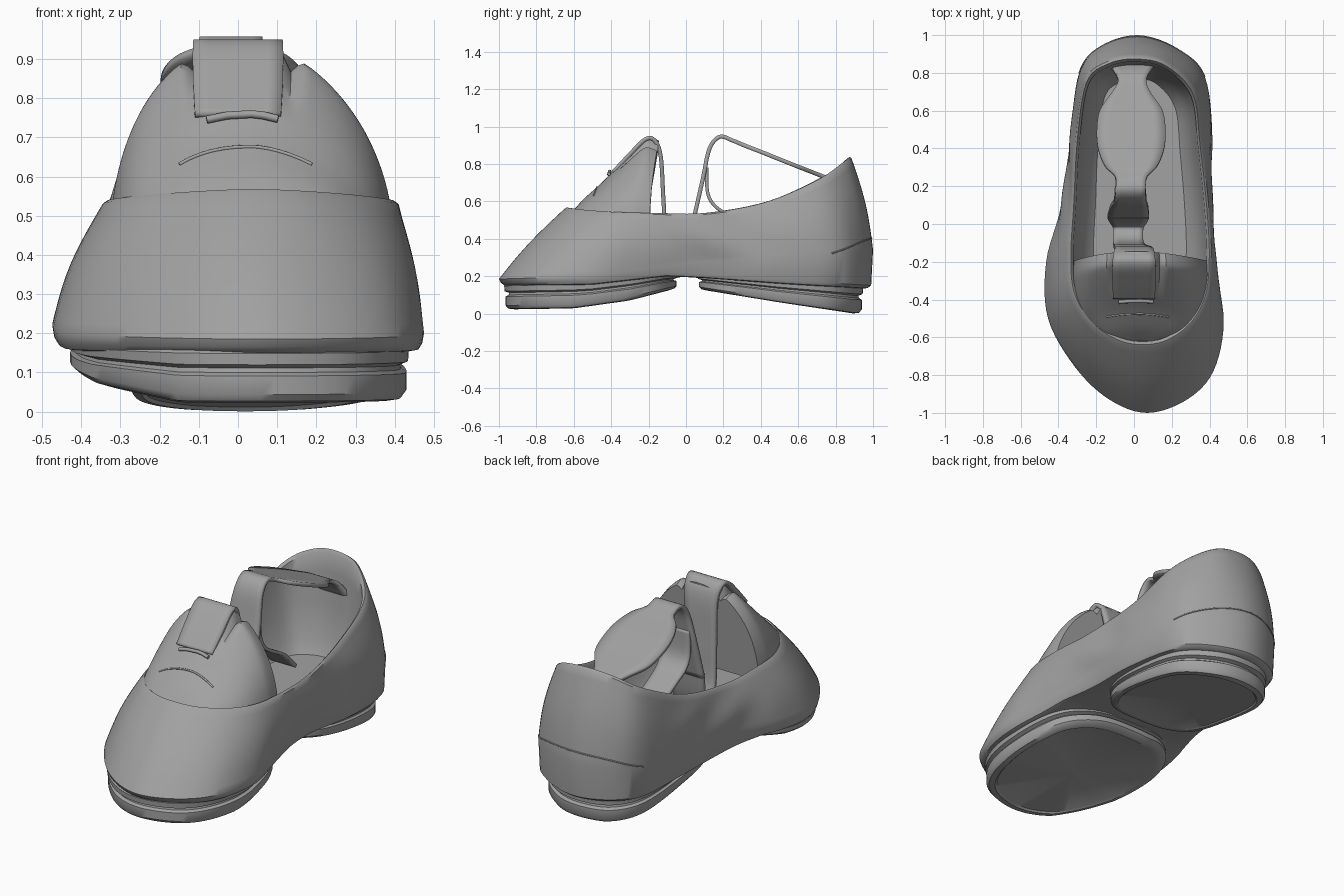
import bpy
import math
from mathutils import Vector

cube = bpy.data.objects.get("Cube")
if cube:
    bpy.data.objects.remove(cube, do_unlink=True)

grey = bpy.data.materials.new("plain grey")
grey.use_nodes = True
grey.diffuse_color = (0.36, 0.36, 0.36, 1)
grey.node_tree.nodes["Principled BSDF"].inputs["Base Color"].default_value = grey.diffuse_color


def finish(obj, thick=0):
    obj.data.materials.append(grey)
    bpy.ops.object.select_all(action='DESELECT')
    obj.select_set(True)
    bpy.context.view_layer.objects.active = obj
    if thick:
        mod = obj.modifiers.new("thickness", 'SOLIDIFY')
        mod.thickness, mod.offset = thick, 0
    if obj.type == 'MESH':
        bpy.ops.object.shade_smooth_by_angle(angle=math.radians(40))


def loft(name, rows, closed=True, cap_first=False, cap_last=False, thick=0):
    n = len(rows[0])
    faces = []
    for i in range(len(rows) - 1):
        for j in range(n if closed else n - 1):
            k = (j + 1) % n
            faces.append((i * n + j, i * n + k, (i + 1) * n + k, (i + 1) * n + j))
    if cap_first:
        faces.append(tuple(reversed(range(n))))
    if cap_last:
        faces.append(tuple(range((len(rows) - 1) * n, len(rows) * n)))
    mesh = bpy.data.meshes.new(name)
    mesh.from_pydata([tuple(p) for row in rows for p in row], [], faces)
    obj = bpy.data.objects.new(name, mesh)
    bpy.context.collection.objects.link(obj)
    finish(obj, thick)


def tube(name, points, radius):
    curve = bpy.data.curves.new(name, 'CURVE')
    curve.dimensions = '3D'
    curve.bevel_depth, curve.bevel_resolution = radius, 2
    curve.use_fill_caps = True
    line = curve.splines.new('POLY')
    line.points.add(len(points) - 1)
    for target, p in zip(line.points, points):
        target.co = (*p, 1)
    obj = bpy.data.objects.new(name, curve)
    bpy.context.collection.objects.link(obj)
    finish(obj)


def smooth(points, steps, closed=True):
    """Catmull-Rom resampling of a short control list."""
    pts = [Vector(p) for p in points]
    n, out = len(pts), []
    get = (lambda i: pts[i % n]) if closed else (lambda i: pts[max(0, min(n - 1, i))])
    for i in range(n if closed else n - 1):
        a, b, c, d = (get(i + k) for k in (-1, 0, 1, 2))
        for s in range(steps):
            t = s / steps
            out.append(b + (c - a) * (t / 2) + (a * 2 - b * 5 + c * 4 - d) * (t * t / 2)
                       + (b * 3 - a - c * 3 + d) * (t ** 3 / 2))
    return out if closed else out + [pts[-1]]


def ramp(table, y):
    for (y0, v0), (y1, v1) in zip(table, table[1:]):
        if y <= y1:
            t = max(0, (y - y0) / (y1 - y0))
            return v0 + (v1 - v0) * t
    return table[-1][1]


# Height of the lower edge and of the widest line along the shoe
LOW = [(-1, .145), (-.5, .155), (-.1, .2), (.1, .19), (.5, .16), (1, .13)]
WIDE = [(-1, .185), (-.5, .2), (0, .27), (.5, .3), (1, .34)]

# Upper: widest outline lofted to the collar opening
outline = smooth([(.07, -1), (.28, -.93), (.42, -.78), (.475, -.52), (.43, -.22), (.395, .1),
                  (.415, .45), (.375, .78), (.23, .93), (.02, 1), (-.18, .94), (-.29, .8),
                  (-.33, .5), (-.385, .1), (-.465, -.2), (-.455, -.5), (-.31, -.76),
                  (-.13, -.93)], 6)
rim = smooth([(.04, -.65, .56), (.18, -.625, .555), (.31, -.53, .545), (.39, -.38, .535),
              (.41, -.17, .53), (.395, .1, .53), (.36, .42, .585), (.32, .7, .7),
              (.17, .85, .8), (.01, .885, .83), (-.14, .86, .81), (-.26, .76, .735),
              (-.31, .45, .595), (-.33, .1, .53), (-.345, -.15, .53), (-.33, -.36, .535),
              (-.24, -.52, .545), (-.1, -.62, .555)], 6)


def upper_point(j, t):
    w, r = outline[j], rim[j]
    p = Vector((w.x, w.y, ramp(WIDE, w.y))).lerp(r, t)
    out = Vector((w.x, w.y * .5, 0)).normalized()
    crease = .009 * math.sin(14 * p.y + 16 * p.z) * math.exp(-((p.y - .25) / .3) ** 2)
    return p + out * math.sin(math.pi * t) * (.018 + crease)


def inner_ring(sx, sy, floor_mix, lift=0):
    return [Vector((.03 + (p.x - .03) * sx, .12 + (p.y - .12) * sy,
                    p.z + (.27 - p.z) * floor_mix + lift)) for p in rim]


rows = []
for scale, lift in ((.02, 0), (.5, 0), (.8, 0), (.93, 0), (.97, .004), (.99, .02)):
    rows.append([Vector((p.x * scale, p.y * scale, ramp(LOW, p.y * scale) + lift))
                 for p in outline])
for t in range(13):
    rows.append([upper_point(j, t / 12) for j in range(len(outline))])
# Rolled collar edge, sloping lining and insole
for ring in ((.97, .985, 0, .008), (.935, .965, .02), (.92, .955, .2), (.86, .93, .5),
             (.76, .9, .85), (.65, .85, 1), (.02, .02, 1)):
    rows.append(inner_ring(*ring))
loft("shoe_upper", rows, cap_first=True, cap_last=True)

# Heel counter seam, an arch over the back of the heel
back = len(outline) // 2
seam = [upper_point(back + k, .13 * (1 - (abs(k) / 12) ** 2)) for k in range(-12, 13)]
tube("heel_seam", seam, .004)


# Sole pads with a groove between outsole and midsole
def sole(name, control, base, tilt):
    ring = smooth(control, 6)
    centre = sum(ring, Vector((0, 0))) / len(ring)
    profile = [(.02, .06), (.88, .06), (.9, 0), (.97, .03), (1, .15), (1, .48), (.965, .54),
               (.96, .62), (1.01, .68), (1.015, .88), (.97, 1), (.02, 1)]
    rows = []
    for scale, f in profile:
        row = []
        for p in ring:
            q = centre + (p - centre) * scale
            bottom = ramp(base, q.y) + tilt * max(0, -q.x - .15)
            row.append((q.x, q.y, bottom + f * (ramp(LOW, q.y) + .02 - bottom)))
        rows.append(row)
    loft(name, rows, cap_first=True, cap_last=True)


sole("front_sole", [(.06, -.965), (.27, -.9), (.39, -.74), (.43, -.5), (.37, -.22), (.2, -.08),
                    (-.02, -.05), (-.25, -.08), (-.4, -.22), (-.42, -.46), (-.3, -.74),
                    (-.13, -.91)],
     [(-.97, .022), (-.6, .028), (-.3, .07), (-.05, .135)], .2)
sole("heel_sole", [(.03, .94), (-.15, .9), (-.26, .75), (-.28, .45), (-.26, .2), (-.14, .09),
                   (.05, .07), (.22, .09), (.33, .22), (.37, .45), (.34, .74), (.2, .89)][::-1],
     [(.07, .13), (.5, .06), (.9, 0)], 0)

# Vamp: arched block rising from the collar with a closed back (y, height, half width, centre x)
stations = smooth([(-.62, .53, .1, .04), (-.55, .61, .24, .04), (-.45, .7, .31, .035),
                   (-.35, .805, .345, .035), (-.25, .91, .36, .035), (-.2, .945, .36, .035),
                   (-.145, .925, .355, .035)], 4, False)


def arch_point(station, a):
    y, top, half, cx = station
    c, s = math.cos(a), math.sin(a)
    notch = .04 * math.exp(-((abs(c) - .36) / .05) ** 2) * max(0, (top - .78) / .15)
    side = abs(c) ** 1.25 if c > 0 else -abs(c) ** .88
    return Vector((cx + half * side, y - .05 * c * c, .44 + (top - .44) * s - notch))


loft("vamp", [[arch_point(s, math.pi * k / 60) for k in range(61)] for s in stations],
     closed=False, cap_first=True, cap_last=True)
tube("vamp_seam", [arch_point(stations[7], math.pi * k / 30) for k in range(9, 22)], .005)
tube("lace_bar", [arch_point(stations[10], math.acos(x)) + Vector((0, -.008, .008))
                  for x in (.28, .15, 0, -.15, -.3)], .01)


# Ribbon parts of the inner spring (y, z, half width, centre x)
def ribbon(name, control, thick):
    rows = []
    for y, z, half, cx in smooth(control, 6, False):
        rows.append([(cx + half * k / 3, y, z) for k in range(-3, 4)])
    loft(name, rows, closed=False, thick=thick)


ribbon("tongue_strap", [(-.39, .755, .11, 0), (-.3, .852, .115, 0), (-.22, .93, .115, 0),
                        (-.17, .928, .11, 0), (-.135, .84, .1, 0), (-.12, .6, .085, -.02),
                        (-.1, .37, .08, -.03), (-.02, .3, .08, -.03), (.02, .38, .1, -.03),
                        (.04, .52, .11, -.03)], .022)
ribbon("heel_spring", [(.04, .5, .11, -.03), (.09, .72, .1, -.025), (.125, .88, .085, -.02),
                       (.18, .945, .08, -.018), (.25, .925, .085, -.015), (.31, .9, .14, -.015),
                       (.4, .865, .175, -.015), (.5, .825, .182, -.015), (.6, .785, .165, -.015),
                       (.69, .75, .105, -.015), (.75, .725, .075, -.01), (.8, .69, .09, -.01),
                       (.845, .62, .12, -.01)], .022)
# Lower brace curving from the spring's front leg along the inside
ribbon("spring_brace", [(.11, .78, .08, -.02), (.115, .65, .085, -.02), (.15, .58, .085, -.02),
                        (.22, .53, .08, -.02), (.34, .46, .08, -.02), (.44, .36, .08, -.02)], .018)
